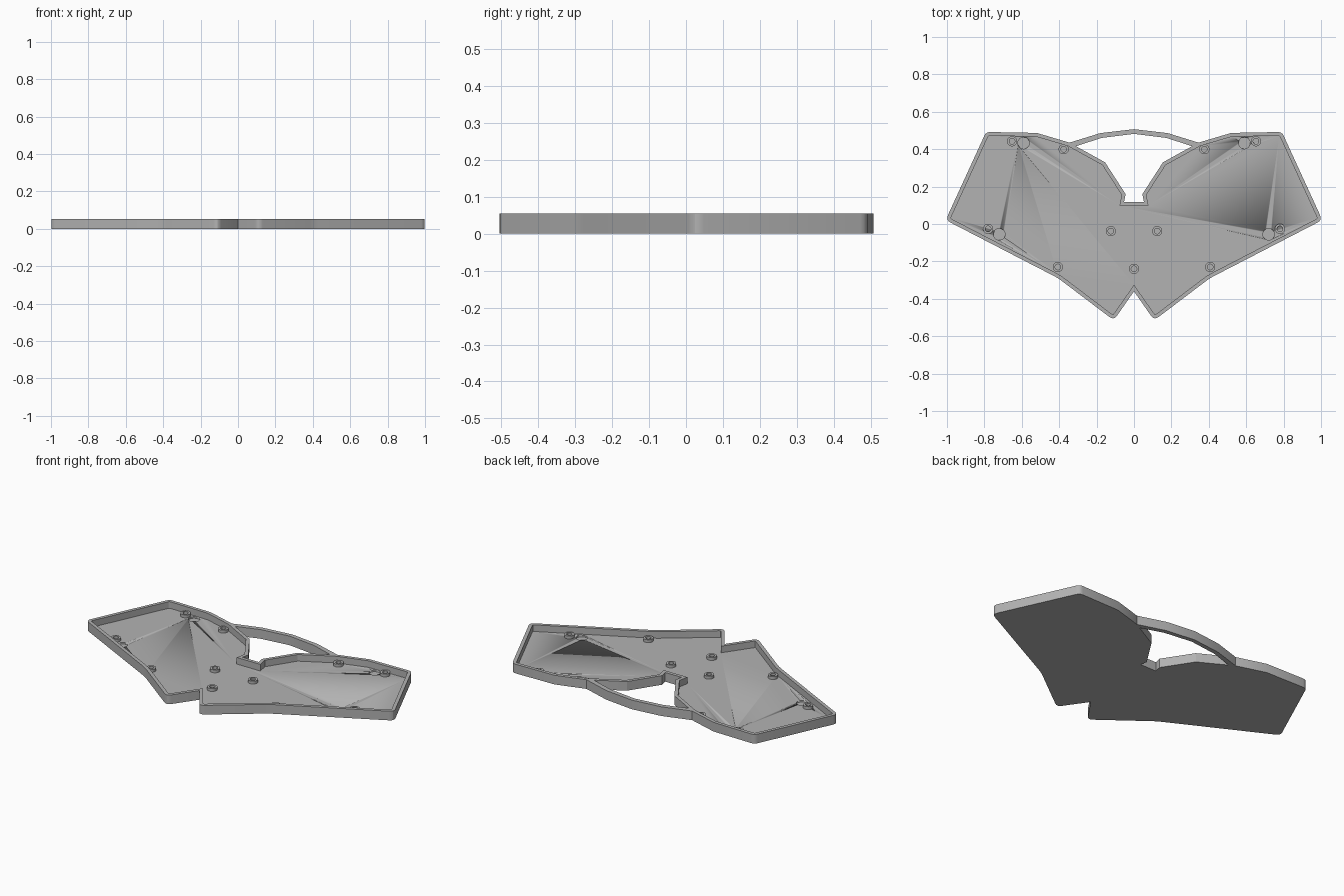
import bpy, bmesh, math
from mathutils import Vector

cube = bpy.data.objects.get("Cube")
if cube:
    bpy.data.objects.remove(cube, do_unlink=True)

HEIGHT, FLOOR, WALL = 0.054, 0.015, 0.02

grey = bpy.data.materials.new("case grey")
grey.use_nodes = True
grey.diffuse_color = (0.45, 0.45, 0.45, 1)
grey.node_tree.nodes["Principled BSDF"].inputs["Base Color"].default_value = (0.45, 0.45, 0.45, 1)


def finish(name, bm):
    bmesh.ops.recalc_face_normals(bm, faces=bm.faces)
    mesh = bpy.data.meshes.new(name)
    bm.to_mesh(mesh)
    bm.free()
    obj = bpy.data.objects.new(name, mesh)
    bpy.context.collection.objects.link(obj)
    mesh.materials.append(grey)
    bpy.ops.object.select_all(action='DESELECT')
    obj.select_set(True)
    bpy.context.view_layer.objects.active = obj
    bpy.ops.object.shade_smooth_by_angle(angle=math.radians(25))
    return obj


def prism(bm, points, z0, z1):
    """Build a straight-sided solid on a flat outline; return its top face."""
    low = [bm.verts.new((x, y, z0)) for x, y in points]
    high = [bm.verts.new((x, y, z1)) for x, y in points]
    for i in range(len(low)):
        bm.faces.new((low[i - 1], low[i], high[i], high[i - 1]))
    bm.faces.new(low[::-1])
    return bm.faces.new(high)


def rounded(corners, steps=4):
    """Replace each corner (x, y, setback) by a small curve."""
    out = []
    n = len(corners)
    for i, (x, y, r) in enumerate(corners):
        p = Vector((x, y))
        if r == 0:
            out.append((x, y))
            continue
        a = p + (Vector(corners[i - 1][:2]) - p).normalized() * r
        b = p + (Vector(corners[(i + 1) % n][:2]) - p).normalized() * r
        for k in range(steps + 1):
            t = k / steps
            q = a * (1 - t) ** 2 + p * 2 * t * (1 - t) + b * t * t
            out.append((q.x, q.y))
    return out


def mirrored(points):
    return [(-p[0],) + tuple(p[1:]) for p in reversed(points) if p[0] > 0]


def circle(x, y, r, n=32):
    return [(x + r * math.cos(math.tau * k / n), y + r * math.sin(math.tau * k / n))
            for k in range(n)]


# Tray: outline of the +x half, from the front notch round to the back notch
half = [(0, -0.36, 0), (0.108, -0.515, 0.03), (0.405, -0.29, 0.03),
        (1.007, 0.021, 0.03), (0.791, 0.492, 0.022), (0.52, 0.487, 0),
        (0.345, 0.435, 0), (0.155, 0.33, 0), (0.045, 0.16, 0), (0.053, 0.118, 0)]
bm = bmesh.new()
top = prism(bm, rounded(half + mirrored(half)), 0, HEIGHT)
bm.normal_update()
bmesh.ops.inset_region(bm, faces=[top], thickness=WALL, use_even_offset=True)

# Sink the inner face to leave a rim and a floor
rim = top.verts[:]
sunk = [bm.verts.new((v.co.x, v.co.y, FLOOR)) for v in rim]
bm.faces.remove(top)
for i in range(len(rim)):
    bm.faces.new((rim[i - 1], rim[i], sunk[i], sunk[i - 1]))
bm.faces.new(sunk)
tray = finish("tray", bm)

# Shallow round recesses in the floor
bm = bmesh.new()
for x, y in [(0.59, 0.433), (0.72, -0.055)]:
    for s in (1, -1):
        prism(bm, circle(s * x, y, 0.031), 0.006, 0.03)
cutter = finish("recess_cutter", bm)
cutter.hide_render = True
mod = tray.modifiers.new("recesses", 'BOOLEAN')
mod.operation, mod.solver, mod.object = 'DIFFERENCE', 'EXACT', cutter
bpy.context.view_layer.objects.active = tray
bpy.ops.object.modifier_apply(modifier=mod.name)
bpy.data.objects.remove(cutter, do_unlink=True)


# Screw bosses: short open tubes standing on the floor
def boss(name, x, y):
    bm = bmesh.new()
    z0, z1 = FLOOR - 0.002, FLOOR + 0.017
    loops = [[bm.verts.new((u, v, z)) for u, v in circle(x, y, r)]
             for r, z in [(0.027, z0), (0.027, z1), (0.015, z1), (0.015, z0)]]
    for i, b in enumerate(loops):
        a = loops[i - 1]
        for k in range(len(b)):
            bm.faces.new((a[k - 1], a[k], b[k], b[k - 1]))
    finish(name, bm)


spots = {"back_outer": (0.652, 0.442), "back_inner": (0.376, 0.4),
         "side": (0.78, -0.026), "middle": (0.124, -0.038),
         "front": (0.407, -0.23)}
for label, (x, y) in spots.items():
    boss("left_" + label + "_boss", x, y)
    boss("right_" + label + "_boss", -x, y)
boss("centre_boss", 0, -0.24)

# Carry handle bridging the two wings at the back
outer = [(0.345, 0.435), (0.18, 0.486), (0, 0.507)]
inner = [(0.312, 0.415), (0.175, 0.46), (0, 0.482)]
bm = bmesh.new()
prism(bm, outer + mirrored(outer) + (inner + mirrored(inner))[::-1], 0, HEIGHT)
finish("handle", bm)
